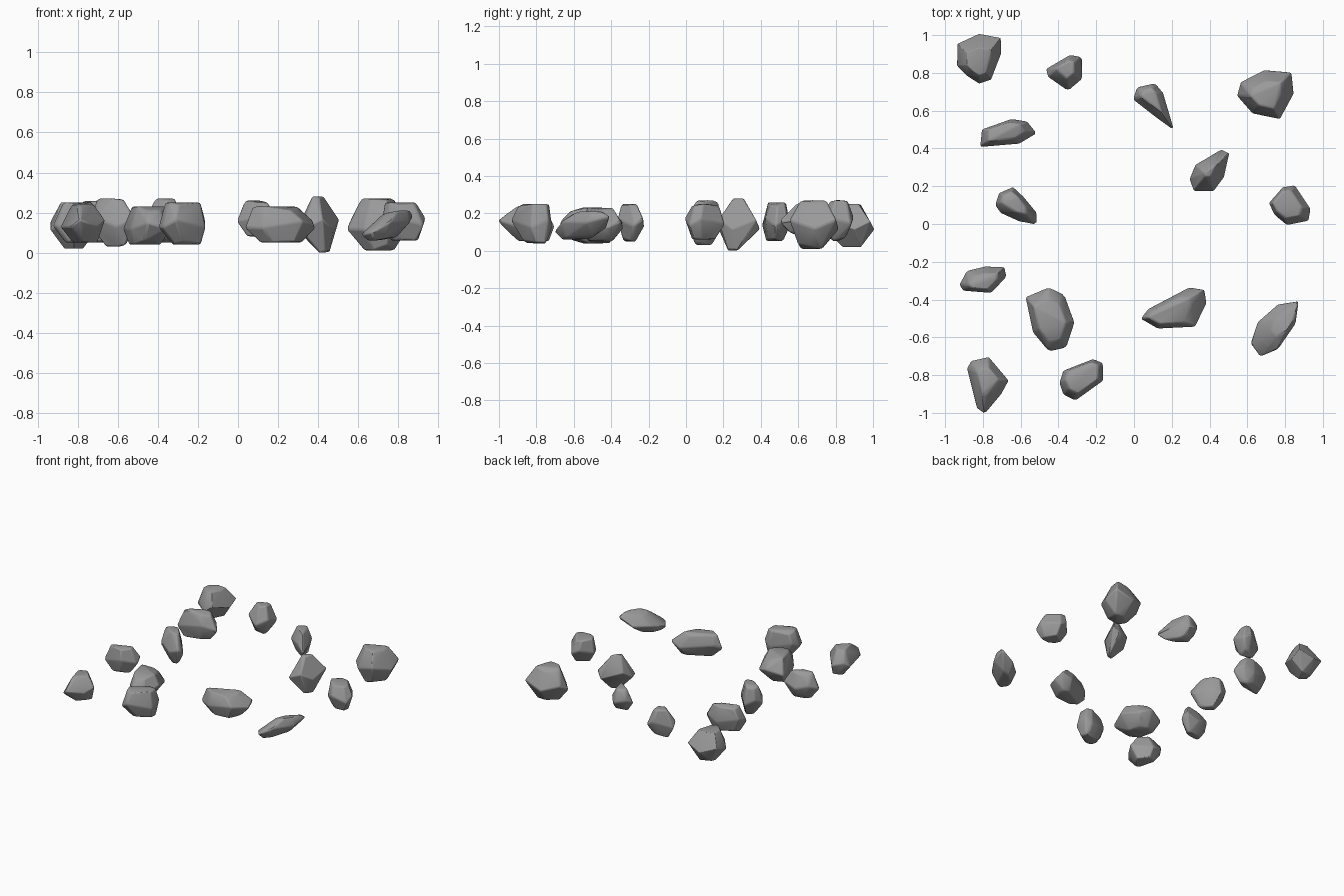
import bpy
import bmesh
import random
from mathutils import Vector

default_cube = bpy.data.objects.get("Cube")
if default_cube:
    bpy.data.objects.remove(default_cube, do_unlink=True)

# Single stone colour
stone = bpy.data.materials.new("grey stone")
stone.use_nodes = True
stone_colour = (0.32, 0.32, 0.32, 1)
stone.diffuse_color = stone_colour
stone_shader = stone.node_tree.nodes["Principled BSDF"]
stone_shader.inputs["Base Color"].default_value = stone_colour
stone_shader.inputs["Roughness"].default_value = 0.9

random.seed(4)


def ring(outline, centre, size, target):
    """Shrunken copy of the outline around a target point."""
    return [target + (point - centre) * size for point in outline]


def rock(name, outline, low, high, peak, foot, crown=0.55, sole=0.5, tilt=(0, 0), girth=0.5):
    """Faceted stone: hull of a belt, a crown ring and a sole ring (hundredths)."""
    outline = [Vector(point) for point in outline]
    centre = sum(outline, Vector((0, 0))) / len(outline)
    # Slight allowance for the worn corners
    outline = [point + (point - centre).normalized() * 0.7 for point in outline]
    slope = Vector(tilt)
    height = high - low
    points = []
    for index, point in enumerate(outline):
        wobble = height * (0.09 if index % 2 else -0.09)
        level = low + height * girth + wobble + slope.dot(point - centre)
        points.append((point.x, point.y, min(max(level, low), high)))
    for size, target, level, inward in ((crown, peak, high, -1), (sole, foot, low, 1)):
        target = Vector(target)
        for index, point in enumerate(ring(outline, centre, size, target)):
            dip = height * random.uniform(0, 0.12) if index % 3 else 0
            depth = max(dip + inward * slope.dot(point - target), 0)
            points.append((point.x, point.y, level + inward * depth))

    bm = bmesh.new()
    for point in points:
        bm.verts.new(Vector(point) / 100)
    hull = bmesh.ops.convex_hull(bm, input=bm.verts)
    spare = set(hull["geom_interior"]) | set(hull["geom_unused"])
    bmesh.ops.delete(bm, geom=[v for v in spare if isinstance(v, bmesh.types.BMVert)], context="VERTS")
    bmesh.ops.dissolve_limit(bm, angle_limit=0.12, verts=bm.verts, edges=bm.edges)
    bmesh.ops.recalc_face_normals(bm, faces=bm.faces)
    mesh = bpy.data.meshes.new(name)
    bm.to_mesh(mesh)
    bm.free()
    mesh.materials.append(stone)
    stone_object = bpy.data.objects.new(name, mesh)
    bpy.context.collection.objects.link(stone_object)

    # Worn edges
    bevel = stone_object.modifiers.new("worn_edges", "BEVEL")
    bevel.width = 0.009
    bevel.segments = 2
    bevel.limit_method = "ANGLE"
    bevel.angle_limit = 0.3
    bpy.ops.object.select_all(action="DESELECT")
    stone_object.select_set(True)
    bpy.context.view_layer.objects.active = stone_object
    bpy.ops.object.shade_smooth_by_angle(angle=0.6)


# Stones along the back
rock("back_corner_rock",
     [(-93, 84), (-93, 95), (-82, 100), (-71, 98), (-71, 90), (-76, 77), (-82, 75), (-88, 79)],
     low=2, high=25, peak=(-82, 86), foot=(-82, 89), crown=0.55, sole=0.4)
rock("back_small_rock",
     [(-46, 82), (-45, 78), (-35, 71), (-28, 77), (-28, 88), (-34, 89)],
     low=5, high=27, peak=(-36, 82), foot=(-36, 81), crown=0.5)
rock("back_wedge_rock",
     [(0, 66), (2, 72), (11, 74), (15, 69), (21, 50), (13, 56)],
     low=8, high=26, peak=(9, 67), foot=(11, 64), crown=0.5, sole=0.6)
rock("back_boulder",
     [(55, 68), (57, 75), (69, 81), (83, 80), (84, 69), (77, 56), (63, 59)],
     low=1, high=27, peak=(70, 69), foot=(71, 67), crown=0.55, sole=0.5)

# Stones across the middle
rock("middle_long_rock",
     [(-81, 41), (-80, 50), (-65, 55), (-57, 54), (-52, 48), (-61, 43)],
     low=5, high=26, peak=(-67, 49), foot=(-67, 48), crown=0.65, sole=0.65)
rock("middle_block_rock",
     [(-73, 10), (-71, 16), (-64, 19), (-59, 14), (-52, 6), (-52, 0), (-61, 2), (-70, 6)],
     low=3, high=27, peak=(-64, 11), foot=(-61, 9), crown=0.6, sole=0.45)
rock("middle_diamond_rock",
     [(30, 24), (33, 31), (46, 39), (50, 37), (47, 25), (42, 18), (32, 18)],
     low=0, high=28, peak=(40, 28), foot=(43, 25), crown=0.28, sole=0.25)
rock("middle_side_rock",
     [(72, 11), (79, 19), (85, 20), (93, 8), (92, 2), (81, 0), (75, 5)],
     low=6, high=25, peak=(81, 10), foot=(83, 9), crown=0.7, sole=0.6)

# Stones along the front
rock("front_flat_rock",
     [(-92, -32), (-88, -25), (-79, -23), (-69, -23), (-68, -28), (-76, -36), (-90, -35)],
     low=5, high=25, peak=(-80, -30), foot=(-80, -30), crown=0.6)
rock("front_boulder",
     [(-57, -39), (-45, -34), (-37, -38), (-32, -52), (-36, -65), (-45, -67), (-53, -57)],
     low=4, high=23, peak=(-44, -51), foot=(-46, -51), crown=0.65, sole=0.6)
rock("front_long_rock",
     [(4, -50), (8, -45), (29, -34), (37, -35), (38, -42), (32, -54), (13, -55)],
     low=5, high=23, peak=(20, -46), foot=(23, -46), crown=0.65, sole=0.6)
rock("front_leaning_rock",
     [(62, -63), (66, -52), (76, -43), (87, -41), (85, -53), (76, -66), (67, -70)],
     low=6, high=21, peak=(79, -52), foot=(72, -58), crown=0.5, sole=0.55, tilt=(0.25, 0))
rock("front_corner_rock",
     [(-88, -77), (-86, -73), (-77, -71), (-67, -83), (-71, -90), (-79, -100), (-83, -97)],
     low=5, high=24, peak=(-78, -83), foot=(-77, -81), crown=0.5, sole=0.55)
rock("front_cube_rock",
     [(-39, -84), (-37, -78), (-22, -72), (-17, -74), (-17, -83), (-31, -93), (-37, -90)],
     low=4, high=25, peak=(-28, -81), foot=(-26, -80), crown=0.75, sole=0.6)
